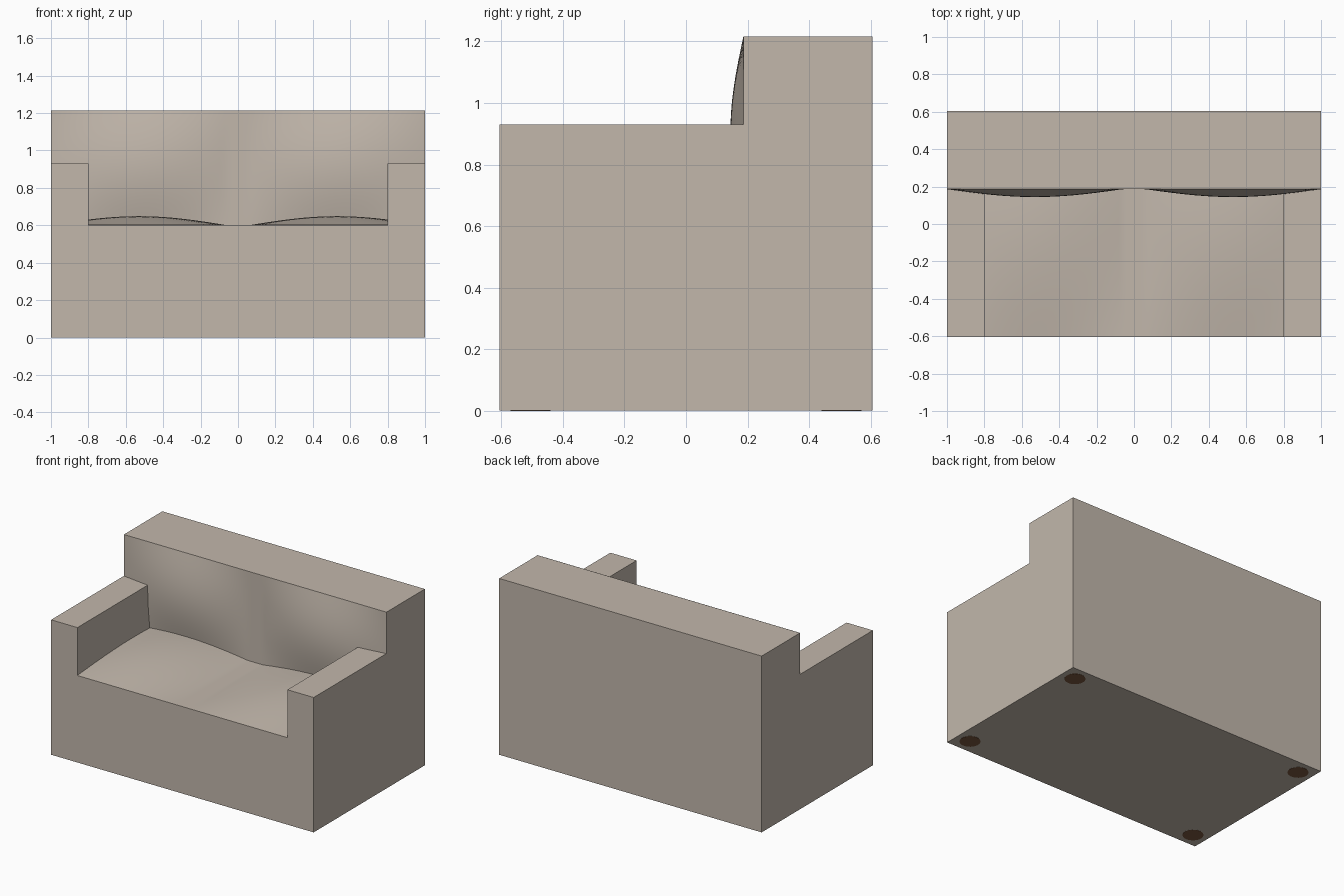
import bpy, bmesh, math

if "Cube" in bpy.data.objects:
    bpy.data.objects.remove(bpy.data.objects["Cube"])

W, D, H = 1.0, 0.605, 1.215          # half width, half depth, height
ARM_IN, ARM_TOP = 0.80, 0.93
SEAT_Z, BACK_Y = 0.60, 0.187
GAP = 0.06                           # half width of the flat strip between cushions


def material(name, rgb):
    m = bpy.data.materials.new(name)
    m.diffuse_color = (*rgb, 1)
    m.use_nodes = True
    m.node_tree.nodes["Principled BSDF"].inputs["Base Color"].default_value = m.diffuse_color
    return m


fabric = material("beige_fabric", (0.54, 0.475, 0.41))
wood = material("dark_wood", (0.20, 0.10, 0.05))


def add_object(name, bm, mat):
    bm.normal_update()
    mesh = bpy.data.meshes.new(name)
    bm.to_mesh(mesh)
    bm.free()
    mesh.materials.append(mat)
    ob = bpy.data.objects.new(name, mesh)
    bpy.context.collection.objects.link(ob)
    return ob


def extrude_profile(name, points, half_width, mat):
    """Prism along x from a (y, z) outline."""
    bm = bmesh.new()
    face = bm.faces.new([bm.verts.new((-half_width, y, z)) for y, z in points])
    ext = bmesh.ops.extrude_face_region(bm, geom=[face])["geom"]
    verts = [v for v in ext if isinstance(v, bmesh.types.BMVert)]
    bmesh.ops.translate(bm, verts=verts, vec=(2 * half_width, 0, 0))
    bmesh.ops.recalc_face_normals(bm, faces=bm.faces)
    return add_object(name, bm, mat)


def bump(x):
    """Two soft swellings, one per sitting place."""
    t = (abs(x) - GAP) / (W - GAP)
    return math.sin(math.pi * t) if 0 < t < 1 else 0.0


def padded_surface(name, half_width, v0, v1, point):
    """Smooth grid; point(x, v) gives the position."""
    nx, nv = 80, 24
    bm = bmesh.new()
    rows = [[bm.verts.new(point(half_width * (2 * i / nx - 1), v0 + (v1 - v0) * j / nv))
             for i in range(nx + 1)] for j in range(nv + 1)]
    for a, b in zip(rows, rows[1:]):
        for i in range(nx):
            bm.faces.new((a[i], a[i + 1], b[i + 1], b[i])).smooth = True
    return add_object(name, bm, fabric)


# Sofa frame: L-shaped side profile with the seat space cut out between the arms
frame = extrude_profile("sofa_frame", [
    (-D, 0.001), (D, 0.001), (D, H), (BACK_Y, H), (BACK_Y, ARM_TOP), (-D, ARM_TOP)], W, fabric)
cutter = extrude_profile("seat_cutter", [
    (-D - 0.2, SEAT_Z), (BACK_Y, SEAT_Z), (BACK_Y, H + 0.2), (-D - 0.2, H + 0.2)], ARM_IN, fabric)
cutter.hide_render = True
cutter.hide_viewport = True
cut = frame.modifiers.new("seat_space", 'BOOLEAN')
cut.operation, cut.object, cut.solver = 'DIFFERENCE', cutter, 'EXACT'
bpy.context.view_layer.update()
cut_mesh = bpy.data.meshes.new_from_object(
    frame.evaluated_get(bpy.context.evaluated_depsgraph_get()))
frame.modifiers.clear()
frame.data = cut_mesh
bpy.data.objects.remove(cutter)

# Padded seat and backrest
padded_surface("seat_padding", ARM_IN, -D, BACK_Y, lambda x, y: (
    x, y, SEAT_Z + 0.0008 + 0.048 * bump(x) * math.cos(math.pi * y / (2 * D))))
padded_surface("backrest_padding", W - 0.0005, SEAT_Z, H, lambda x, z: (
    x, BACK_Y - 0.0008 - 0.042 * bump(x) * math.sin(math.pi * (z - SEAT_Z) / (H - SEAT_Z)), z))

# Feet, sunk into the base at the corners
for side, sx in (("left", -1), ("right", 1)):
    for end, sy in (("front", -1), ("back", 1)):
        bm = bmesh.new()
        bmesh.ops.create_cone(bm, cap_ends=True, segments=24, radius1=0.065,
                              radius2=0.065, depth=0.08)
        foot = add_object(f"{end}_{side}_foot", bm, wood)
        foot.location = (sx * (W - 0.1), sy * (D - 0.1), 0.04)
